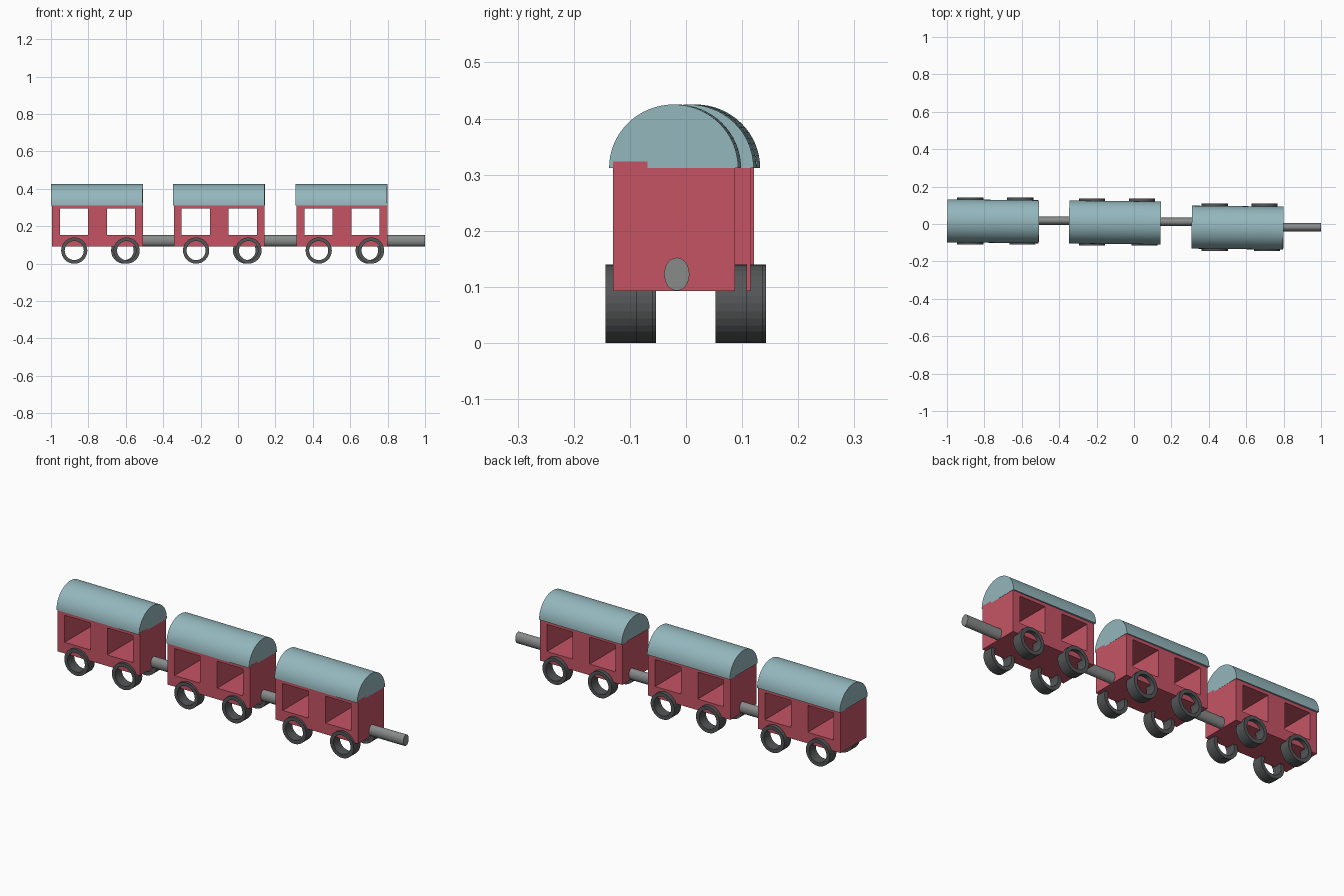
import bpy, bmesh
from math import sin, cos, pi, radians

if "Cube" in bpy.data.objects:
    bpy.data.objects.remove(bpy.data.objects["Cube"])


def material(name, rgb):
    m = bpy.data.materials.new(name)
    m.diffuse_color = (*rgb, 1)
    m.use_nodes = True
    m.node_tree.nodes["Principled BSDF"].inputs["Base Color"].default_value = m.diffuse_color
    return m


RED = material("red_paint", (0.56, 0.088, 0.13))
TEAL = material("roof_paint", (0.295, 0.475, 0.51))
DARK = material("dark_grey", (0.088, 0.092, 0.094))
GREY = material("mid_grey", (0.25, 0.26, 0.26))


def finish(name, bm, mat, loc, smooth=False):
    bmesh.ops.recalc_face_normals(bm, faces=bm.faces)
    me = bpy.data.meshes.new(name)
    bm.to_mesh(me)
    bm.free()
    me.materials.append(mat)
    ob = bpy.data.objects.new(name, me)
    ob.location = loc
    bpy.context.collection.objects.link(ob)
    if smooth:
        bpy.ops.object.select_all(action='DESELECT')
        ob.select_set(True)
        bpy.context.view_layer.objects.active = ob
        bpy.ops.object.shade_smooth_by_angle(angle=radians(30))
    return ob


def body(name, loc):
    # side wall grid with two window openings, thickened to full width
    xs = [-0.2425, -0.201, -0.05, 0.05, 0.201, 0.2425]
    zs = [0.093, 0.152, 0.295, 0.323]
    bm = bmesh.new()
    grid = [[bm.verts.new((x, 0, z)) for z in zs] for x in xs]
    for i in range(5):
        for j in range(3):
            if (i, j) not in ((1, 1), (3, 1)):
                bm.faces.new((grid[i][j], grid[i + 1][j],
                              grid[i + 1][j + 1], grid[i][j + 1]))
    ob = finish(name, bm, RED, loc)
    mod = ob.modifiers.new("width", 'SOLIDIFY')
    mod.thickness, mod.offset = 0.218, 0


def roof(name, loc):
    # half-round solid, turned very slightly
    n, half = 32, 0.245
    bm = bmesh.new()
    ends = [[bm.verts.new((x, 0.115 * cos(pi * k / n), 0.113 * sin(pi * k / n)))
             for k in range(n + 1)] for x in (-half, half)]
    for e in ends:
        bm.faces.new(e)
    for k in range(n + 1):
        m = (k + 1) % (n + 1)
        bm.faces.new((ends[0][k], ends[0][m], ends[1][m], ends[1][k]))
    ob = finish(name, bm, TEAL, loc, True)
    ob.rotation_euler.z = radians(-0.6)


def wheel(name, loc):
    # open ring with a square cross-section
    n = 32
    section = [(0.07, -0.028), (0.07, 0.028), (0.051, 0.028), (0.051, -0.028)]
    bm = bmesh.new()
    rings = [[bm.verts.new((r * cos(2 * pi * k / n), y, r * sin(2 * pi * k / n)))
              for r, y in section] for k in range(n)]
    for k in range(n):
        a, b = rings[k], rings[(k + 1) % n]
        for s in range(4):
            t = (s + 1) % 4
            bm.faces.new((a[s], a[t], b[t], b[s]))
    finish(name, bm, DARK, loc)


def coupling(name, x0, x1, y):
    # oval rod reaching into the next car
    n = 32
    bm = bmesh.new()
    ends = [[bm.verts.new((x, 0.0225 * cos(2 * pi * k / n), 0.0295 * sin(2 * pi * k / n)))
             for k in range(n)] for x in (x0, x1)]
    for e in ends:
        bm.faces.new(e)
    for k in range(n):
        m = (k + 1) % n
        bm.faces.new((ends[0][k], ends[0][m], ends[1][m], ends[1][k]))
    finish(name, bm, GREY, (0, y, 0.1225), True)


# three cars: centre x, centre y
cars = [("rear", -0.7535, 0.0145), ("middle", -0.102, 0.008), ("front", 0.5535, -0.0195)]
for car, x, y in cars:
    body(car + "_car_body", (x + 0.002, y - 0.002, 0))
    roof(car + "_car_roof", (x, y, 0.312))
    coupling(car + "_car_coupling", x + 0.2, x + 0.4465, y + 0.003)
    for side, s, front_x in (("right", -1, 0.158), ("left", 1, 0.145)):
        for end, dx in (("back", -0.122), ("front", front_x)):
            wheel(f"{car}_car_{end}_{side}_wheel", (x + dx, y + 0.002 + s * 0.098, 0.07))
